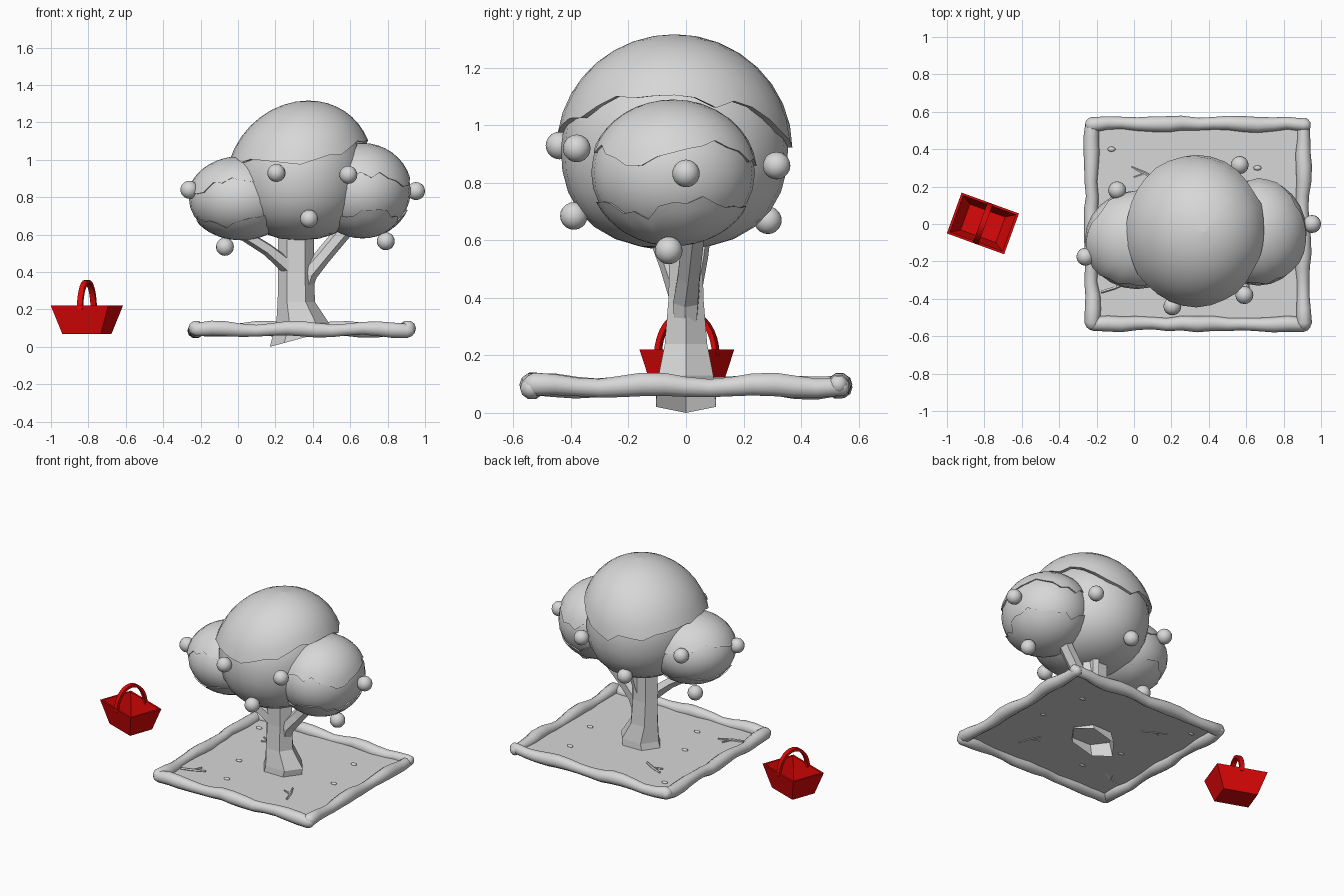
import bpy, bmesh, math, random
from mathutils import Vector, Matrix

if "Cube" in bpy.data.objects:
    bpy.data.objects.remove(bpy.data.objects["Cube"])

random.seed(4)


def material(name, rgb):
    m = bpy.data.materials.new(name)
    m.diffuse_color = (*rgb, 1)
    m.use_nodes = True
    m.node_tree.nodes["Principled BSDF"].inputs["Base Color"].default_value = m.diffuse_color
    return m


GREY = material("light_grey", (0.68, 0.68, 0.68))
RED = material("basket_red", (0.72, 0.002, 0.002))


def finish(name, bm, mat=GREY, smooth=None):
    bmesh.ops.recalc_face_normals(bm, faces=bm.faces)
    me = bpy.data.meshes.new(name)
    bm.to_mesh(me)
    bm.free()
    ob = bpy.data.objects.new(name, me)
    bpy.context.collection.objects.link(ob)
    me.materials.append(mat)
    if smooth:
        bpy.ops.object.select_all(action='DESELECT')
        ob.select_set(True)
        bpy.context.view_layer.objects.active = ob
        bpy.ops.object.shade_smooth_by_angle(angle=math.radians(smooth))
    return ob


def loft(name, rings, mat=GREY, smooth=None, caps=True):
    """Skin a list of equally sized point rings."""
    bm = bmesh.new()
    vs = [[bm.verts.new(p) for p in r] for r in rings]
    n = len(rings[0])
    for a, b in zip(vs, vs[1:]):
        for i in range(n):
            j = (i + 1) % n
            bm.faces.new((a[i], a[j], b[j], b[i]))
    if caps:
        bm.faces.new(vs[0])
        bm.faces.new(vs[-1])
    bmesh.ops.remove_doubles(bm, verts=bm.verts, dist=1e-5)
    return finish(name, bm, mat, smooth)


def tube(name, pts, radii, sides, smooth=None):
    pts = [Vector(p) for p in pts]
    rings = []
    for k, p in enumerate(pts):
        d = (pts[min(k + 1, len(pts) - 1)] - pts[max(k - 1, 0)]).normalized()
        u = d.cross(Vector((0.13, 1, 0.07)) if abs(d.z) > .5 else Vector((0, 0, 1))).normalized()
        v = d.cross(u)
        rings.append([p + radii[k] * (u * math.cos(a) + v * math.sin(a))
                      for a in (math.tau * i / sides for i in range(sides))])
    return loft(name, rings, GREY, smooth)


def ball(name, centre, radii, belly=2.0, seg=24, rings=14):
    """Ellipsoid; belly above 2 makes the lower half fuller."""
    bm = bmesh.new()
    bmesh.ops.create_uvsphere(bm, u_segments=seg, v_segments=rings, radius=1)
    for v in bm.verts:
        x, y, z = v.co
        if -0.999 < z < 0:
            f = (1 - abs(z) ** belly) ** (1 / belly) / math.sqrt(1 - z * z)
            x, y = x * f, y * f
        v.co = Vector(centre) + Vector((x * radii[0], y * radii[1], z * radii[2]))
    return finish(name, bm, GREY, 60)


def shell(name, centre, radii, edge, shear=0.0, sign=1):
    """Part of an ellipsoid from its pole to a ragged edge height given by angle."""
    seg, steps, rings = 32, 8, []
    heights = [edge(math.tau * i / seg) + random.choice((-.022, 0, 0, .018)) for i in range(seg)]
    for k in range(steps + 2):
        ring = []
        for i in range(seg):
            a = math.tau * i / seg
            c = max(-1, min(1, sign * (heights[i] - centre[2]) / radii[2]))
            p = math.acos(c) * max(min(k, steps) / steps, 0.001)
            s = 0.93 if k > steps else 1
            z = sign * math.cos(p) * radii[2]
            ring.append((centre[0] + s * radii[0] * math.sin(p) * math.cos(a) + shear * z,
                         centre[1] + s * radii[1] * math.sin(p) * math.sin(a), centre[2] + z))
        rings.append(ring)
    return loft(name, rings, GREY, 50, caps=False)


# Main crown with its overhanging cap
def cap_edge(a):
    side = max(0, math.cos(a)) * 0.13 + max(0, -math.cos(a)) * 0.04
    return 0.975 + side - 0.03 * max(0, math.sin(a))


ball("main_crown", (.33, -.04, .92), (.355, .395, .35), 2.35)
shell("main_crown_cap", (.328, -.04, .92), (.39, .41, .397), cap_edge, 0.12)

# Side crowns, each with an upper and a lower leaf shell
for side, c, r in (("left", (.015, -.085, .795), (.285, .27, .225)),
                   ("right", (.665, -.045, .835), (.265, .292, .255))):
    ball(side + "_crown", c, [0.975 * k for k in r])
    shell(side + "_crown_cap", c, r, lambda a: c[2] + .07 + .025 * math.sin(3 * a))
    shell(side + "_crown_bowl", c, r, lambda a: c[2] - .12 + .02 * math.sin(4 * a), sign=-1)

# Fruit
for i, p in enumerate(((-.26, -.175, .84), (.205, -.44, .93), (.59, -.38, .92),
                       (.38, -.39, .685), (.952, 0, .833), (.79, -.06, .565),
                       (.565, .315, .86), (-.09, .18, .86), (-.07, 0, .535),
                       (.26, .285, .67), (.15, .25, .99))):
    ball(f"fruit_{i + 1}", p, (.048, .048, .048), seg=16, rings=10)

# Faceted trunk with a slanted open foot, and branches
trunk = []
for x, z, rx, ry, tilt in ((.325, .042, .155, .12, .27), (.345, .13, .14, .11, 0),
                           (.312, .24, .1, .085, 0), (.31, .4, .095, .07, 0),
                           (.31, .65, .095, .065, 0)):
    trunk.append([(x + rx * math.cos(a), ry * math.sin(a), z + tilt * rx * math.cos(a))
                  for a in (math.tau * i / 6 for i in range(6))])
loft("trunk", trunk, caps=False)
tube("right_branch", [(.34, 0, .26), (.375, .0, .39), (.45, .01, .48), (.60, .03, .66)],
     (.04, .05, .044, .045), 6)
tube("left_branch", [(.28, -.02, .42), (.16, -.06, .52), (0, -.1, .62)], (.045, .035, .032), 5)
tube("back_branch", [(.33, .02, .42), (.35, .045, .54), (.36, .06, .64)], (.035, .032, .03), 5)

# Ground sheet
bm = bmesh.new()
bm.faces.new([bm.verts.new(p) for p in ((-.23, -.54, .09), (.91, -.54, .09),
                                        (.91, .54, .09), (-.23, .54, .09))])
finish("ground_sheet", bm)

# Lumpy border logs
corners = [Vector(p) for p in ((-.225, -.535, .093), (.905, -.535, .093),
                               (.905, .535, .093), (-.225, .535, .093))]
for k, side in enumerate(("front", "right", "back", "left")):
    a, b = corners[k], corners[(k + 1) % 4]
    d = (b - a).normalized()
    pts, radii = [], []
    for i in range(15):
        wob = Vector((random.uniform(-.006, .006), random.uniform(-.006, .006),
                      .007 * math.sin(i * 1.25 + k)))
        pts.append(a.lerp(b, i / 14) + wob)
        radii.append(.038 + .005 * math.sin(i * 1.1 + 2 * k))
    pts = [pts[0] - d * .035, pts[0] - d * .022] + pts + [pts[-1] + d * .022, pts[-1] + d * .035]
    radii = [.014, .03] + radii + [.03, .014]
    tube(side + "_log", pts, radii, 10, 60)

# Pebbles and forked twigs on the ground
for i, (x, y) in enumerate(((-.12, .4), (.66, .3), (.72, .0), (.14, -.32), (.05, -.06))):
    ball(f"pebble_{i + 1}", (x, y, .092), (.022, .014, .009), seg=8, rings=6)
for i, (x, y, a) in enumerate(((-.1, -.34, .3), (.59, -.28, 1.9), (.06, .27, 2.6))):
    c, d = Vector((x, y, .094)), Vector((math.cos(a), math.sin(a), 0))
    s = Vector((-d.y, d.x, 0))
    tube(f"twig_{i + 1}", [c - d * .08, c, c + d * .08 + s * .01], (.008, .009, .006), 5)
    tube(f"twig_fork_{i + 1}", [c, c + d * .04 + s * .05], (.007, .005), 5)

# Flared open basket
place = Matrix.Translation((-.808, .003, 0)) @ Matrix.Rotation(math.radians(-20), 4, 'Z')


def rect(hx, hy, z):
    return [(hx, hy, z), (-hx, hy, z), (-hx, -hy, z), (hx, -hy, z)]


basket = loft("basket", [rect(.11, .083, .07), rect(.163, .116, .22),
                         rect(.15, .104, .22), rect(.1, .073, .082)], RED)
basket.matrix_world = place

# Flat arched basket handle
arch = []
for i in range(17):
    a = math.pi * i / 16
    y, z = math.cos(a), math.sin(a)
    arch.append([(w, r * y, .2 + (r + .041) * z)
                 for w, r in ((-.015, .116), (.015, .116), (.015, .098), (-.015, .098))])
handle = loft("basket_handle", arch, RED, 35)
handle.matrix_world = place
